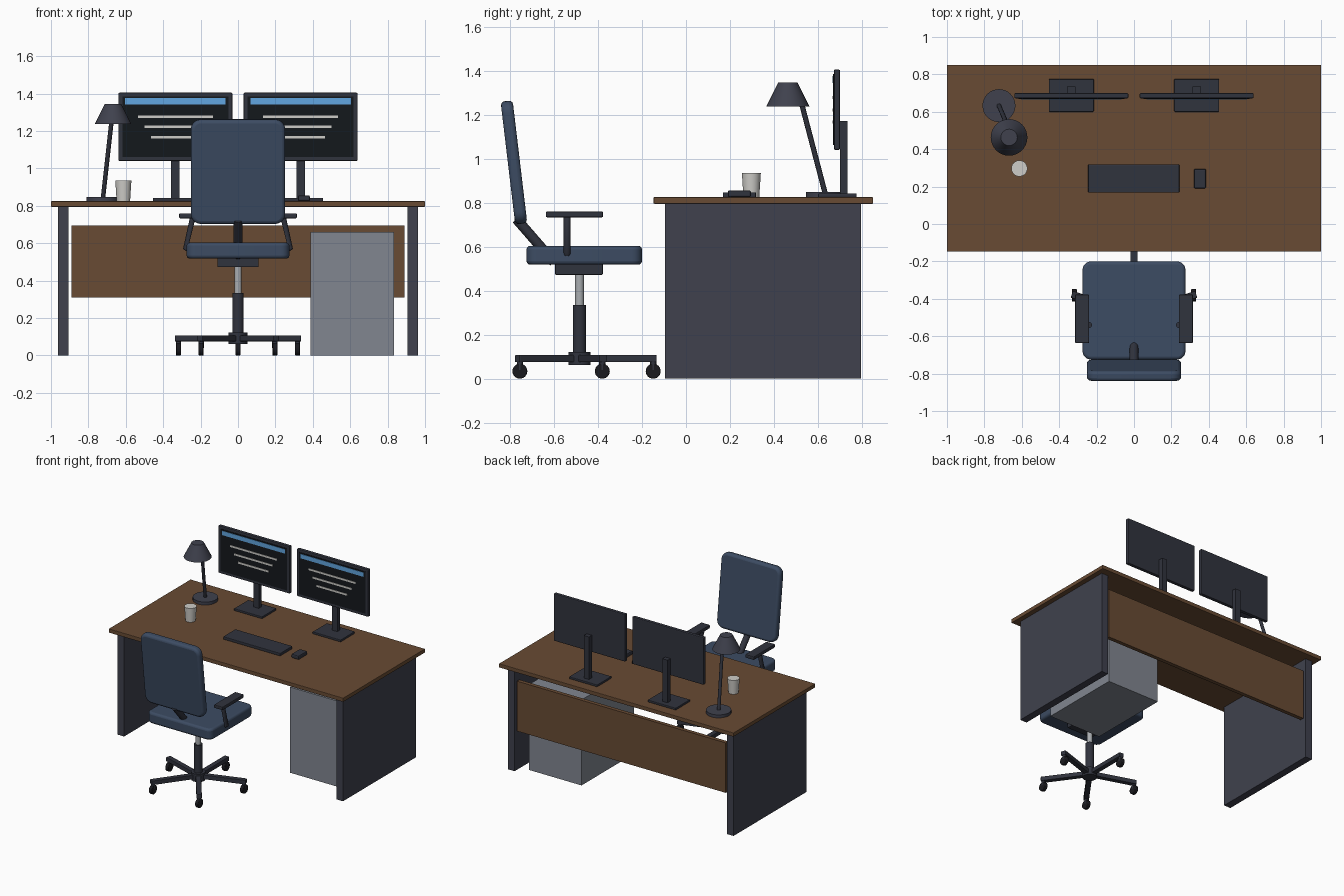
import bpy, bmesh, math
from mathutils import Vector, Matrix

cube = bpy.data.objects.get("Cube")
if cube:
    bpy.data.objects.remove(cube, do_unlink=True)


def material(name, r, g, b):
    m = bpy.data.materials.new(name)
    m.use_nodes = True
    m.diffuse_color = (r, g, b, 1)
    m.node_tree.nodes["Principled BSDF"].inputs["Base Color"].default_value = (r, g, b, 1)
    return m


wood = material("wood", .14, .07, .033)
panel = material("panel_grey", .05, .053, .075)
dark = material("dark_plastic", .03, .033, .047)
cabinet = material("cabinet_grey", .22, .24, .28)
fabric = material("fabric", .046, .072, .125)
steel = material("steel", .4, .42, .44)
rubber = material("rubber", .01, .01, .013)
screen_black = material("screen_black", .007, .009, .012)
screen_blue = material("screen_blue", .12, .38, .75)
white = material("white", .62, .61, .58)


def add(name, bm, mat, smooth=True):
    me = bpy.data.meshes.new(name)
    bm.to_mesh(me)
    bm.free()
    me.materials.append(mat)
    ob = bpy.data.objects.new(name, me)
    bpy.context.collection.objects.link(ob)
    if smooth:
        bpy.ops.object.select_all(action='DESELECT')
        ob.select_set(True)
        bpy.context.view_layer.objects.active = ob
        bpy.ops.object.shade_smooth_by_angle(angle=math.radians(35))
    return ob


def soften(ob, width, segments=2):
    mod = ob.modifiers.new("soft_edges", 'BEVEL')
    mod.width, mod.segments = width, segments
    mod.limit_method, mod.angle_limit = 'ANGLE', math.radians(40)


def box(name, x, y, z, mat, edge=0):
    """Box spanning the given (min, max) ranges."""
    bm = bmesh.new()
    bmesh.ops.create_cube(bm, size=1)
    spans = (x, y, z)
    for v in bm.verts:
        v.co = [(a + b) / 2 + c * (b - a) for (a, b), c in zip(spans, v.co)]
    ob = add(name, bm, mat, smooth=False)
    if edge:
        soften(ob, edge)
    return ob


def cushion(name, size, thin_axis, corner, edge, location, tilt=0):
    """Slab with large rounded corners around its thin axis and soft rims."""
    bm = bmesh.new()
    bmesh.ops.create_cube(bm, size=1, matrix=Matrix.Diagonal((*size, 1)))
    posts = [e for e in bm.edges
             if abs((e.verts[0].co - e.verts[1].co).normalized()[thin_axis]) > .9]
    bmesh.ops.bevel(bm, geom=posts, offset=corner, segments=5, profile=.5, affect='EDGES')
    ob = add(name, bm, fabric)
    soften(ob, edge, 3)
    ob.location, ob.rotation_euler.x = location, tilt
    return ob


def rod(name, start, end, r1, mat, r2=None, sides=24):
    """Cylinder or cone from start to end."""
    a, b = Vector(start), Vector(end)
    turn = (b - a).to_track_quat('Z', 'Y').to_matrix().to_4x4()
    bm = bmesh.new()
    bmesh.ops.create_cone(bm, cap_ends=True, segments=sides, radius1=r1,
                          radius2=r1 if r2 is None else r2, depth=(b - a).length,
                          matrix=Matrix.Translation((a + b) / 2) @ turn)
    return add(name, bm, mat)


SIDES = (("right", -1), ("left", 1))


def span(s, a, b):
    return tuple(sorted((s * a, s * b)))


# Desk
TOP = .825
box("desk_top", (-1, 1), (-.147, .85), (.795, TOP), wood, .003)
for side, s in SIDES:
    box(f"desk_leg_{side}", span(s, .905, .962), (-.095, .795), (0, .795), panel)
box("modesty_panel", (-.89, .89), (.757, .787), (.31, .695), wood)
box("drawer_cabinet", (.387, .833), (.08, .72), (0, .66), cabinet)

# Monitors
for side, s in SIDES:
    c = .335 * s
    around = lambda half: (c - half, c + half)
    box(f"monitor_{side}", around(.305), (.672, .7), (1.04, 1.405), dark, .006)
    box(f"screen_{side}", around(.283), (.669, .675), (1.062, 1.385), screen_black)
    box(f"screen_header_{side}", around(.268), (.666, .671), (1.343, 1.376), screen_blue)
    for i in range(3):
        z = 1.277 - .055 * i
        box(f"screen_line_{side}_{i}", around(.2 - .035 * i), (.666, .671),
            (z - .007, z + .007), white)
    box(f"monitor_post_{side}", around(.022), (.7, .735), (.84, 1.17), dark)
    box(f"monitor_base_{side}", around(.12), (.6, .775), (TOP, .842), dark, .004)

# Desk items
box("keyboard", (-.245, .242), (.168, .318), (TOP, .847), dark, .004)
box("mouse", (.32, .385), (.19, .295), (TOP, .856), dark, .008)
rod("cup", (-.613, .297, TOP), (-.613, .297, .935), .036, white, .043, 32)

# Desk lamp
rod("lamp_base", (-.722, .633, TOP), (-.722, .633, .848), .088, panel, sides=32)
rod("lamp_arm", (-.722, .633, .84), (-.672, .515, 1.29), .012, dark, sides=12)
rod("lamp_shade", (-.668, .463, 1.237), (-.668, .463, 1.345), .098, panel, .044, 32)

# Chair base with five spokes and casters
CY = -.484
rod("chair_hub", (0, CY, .062), (0, CY, .122), .05, dark)
for i in range(5):
    turn = math.radians(90 + 72 * i)
    spoke = box(f"chair_spoke_{i}", (0, .35), (-.019, .019), (.075, .108), dark, .004)
    spoke.location, spoke.rotation_euler.z = (0, CY, 0), turn
    x, y = .335 * math.cos(turn), CY + .335 * math.sin(turn)
    rod(f"caster_stem_{i}", (x, y, .04), (x, y, .08), .014, dark, sides=12)
    wheel = rod(f"caster_wheel_{i}", (x - .013, y, .034), (x + .013, y, .034), .034, rubber)
    soften(wheel, .004)

# Chair column and seat
rod("column_sleeve", (0, CY, .11), (0, CY, .335), .03, dark)
rod("gas_cylinder", (0, CY, .32), (0, CY, .48), .02, steel)
box("seat_mechanism", (-.11, .11), (-.595, -.378), (.472, .525), dark, .004)
cushion("seat", (.55, .525, .085), 2, .045, .016, (0, -.4625, .561))
cushion("backrest", (.505, .055, .562), 1, .055, .018, (0, -.782, .983), math.radians(6.8))
rod("backrest_strut", (0, -.6, .53), (0, -.77, .725), .023, dark, sides=16)

# Armrests with bent tubular supports
for side, s in SIDES:
    box(f"armrest_pad_{side}", span(s, .24, .315), (-.637, -.377), (.733, .76), dark, .006)
    curve = bpy.data.curves.new(f"armrest_support_{side}", 'CURVE')
    curve.dimensions = '3D'
    curve.bevel_depth, curve.bevel_resolution = .016, 3
    curve.use_fill_caps = True
    path = curve.splines.new('POLY')
    path.points.add(2)
    for p, (x, z) in zip(path.points, ((.23, .545), (.28, .575), (.24, .745))):
        p.co = (s * x, -.54, z, 1)
    curve.materials.append(dark)
    bpy.context.collection.objects.link(bpy.data.objects.new(curve.name, curve))
